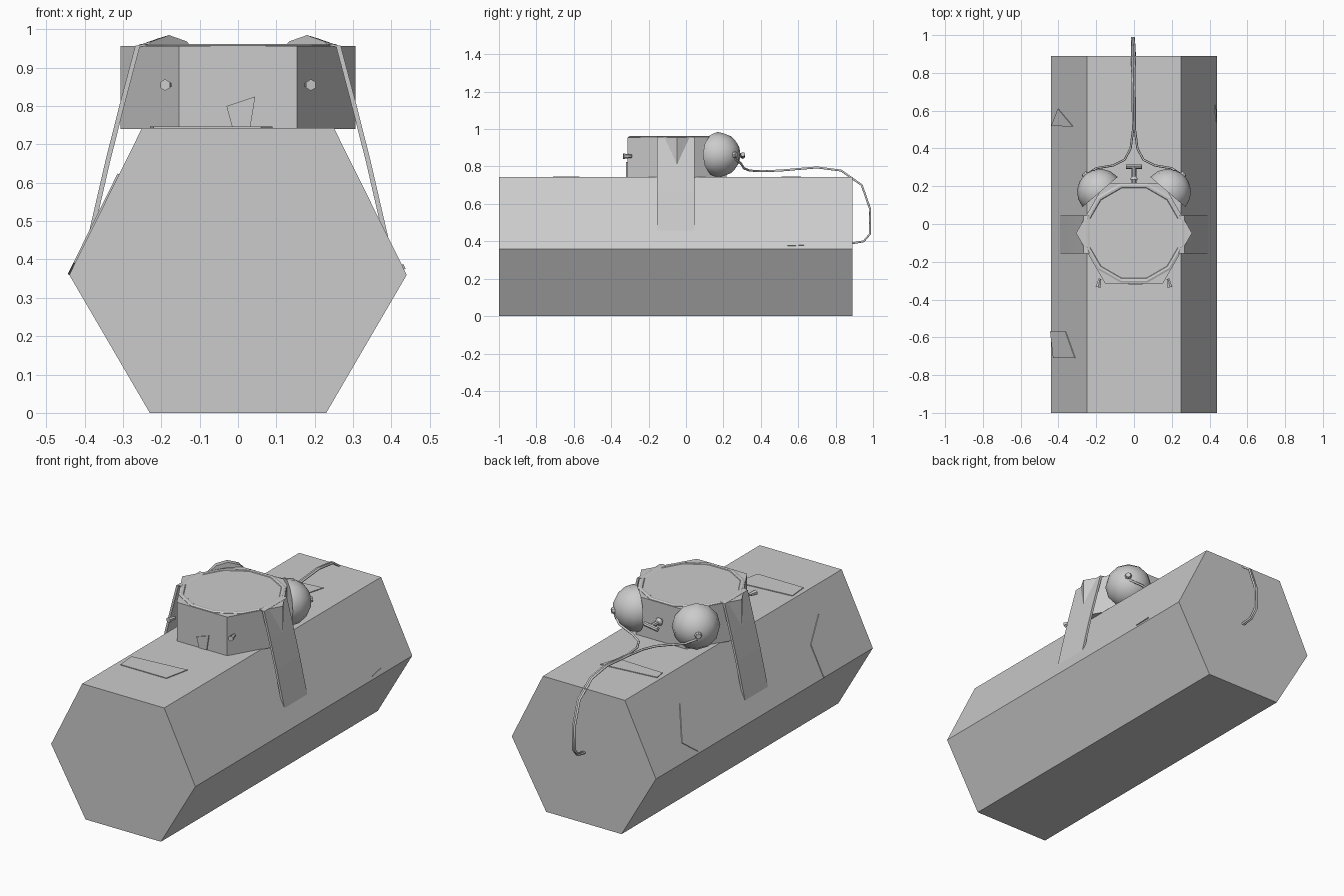
import bpy, bmesh, math
from mathutils import Vector, Matrix

if "Cube" in bpy.data.objects:
    bpy.data.objects.remove(bpy.data.objects["Cube"])


def make(name, bm, smooth=False):
    bmesh.ops.recalc_face_normals(bm, faces=bm.faces)
    me = bpy.data.meshes.new(name)
    bm.to_mesh(me)
    bm.free()
    ob = bpy.data.objects.new(name, me)
    bpy.context.collection.objects.link(ob)
    if smooth:
        bpy.ops.object.select_all(action='DESELECT')
        bpy.context.view_layer.objects.active = ob
        ob.select_set(True)
        bpy.ops.object.shade_smooth_by_angle(angle=math.radians(40))
    return ob


def prism(name, pts, offset):
    """Extrude a 3D polygon along an offset."""
    bm = bmesh.new()
    f = bm.faces.new([bm.verts.new(p) for p in pts])
    r = bmesh.ops.extrude_face_region(bm, geom=[f], use_keep_orig=True)
    vs = [v for v in r['geom'] if isinstance(v, bmesh.types.BMVert)]
    bmesh.ops.translate(bm, verts=vs, vec=offset)
    return make(name, bm)


def rod(name, a, b, r1, r2, seg=8):
    a, b = Vector(a), Vector(b)
    d = b - a
    bm = bmesh.new()
    m = Matrix.Translation((a + b) / 2) @ d.to_track_quat('Z', 'Y').to_matrix().to_4x4()
    bmesh.ops.create_cone(bm, cap_ends=True, segments=seg, radius1=r1, radius2=r2,
                          depth=d.length, matrix=m)
    return make(name, bm, True)


def wire(name, pts, r=0.006):
    cu = bpy.data.curves.new(name, 'CURVE')
    cu.dimensions = '3D'
    cu.bevel_depth = r
    cu.bevel_resolution = 1
    cu.use_fill_caps = True
    sp = cu.splines.new('POLY')
    sp.points.add(len(pts) - 1)
    for p, co in zip(sp.points, pts):
        p.co = (*co, 1)
    ob = bpy.data.objects.new(name, cu)
    bpy.context.collection.objects.link(ob)


# Long hexagonal body
half = [(0.23, 0), (0.44, 0.36), (0.25, 0.743)]
prof = half + [(-x, z) for x, z in reversed(half)]
prism("body", [(x, -1, z) for x, z in prof], (0, 1.89, 0))

# Hexagonal clock housing
CY = -0.048
prism("clock_housing", [(0.307 * math.cos(i * math.pi / 3),
                         CY + 0.307 * math.sin(i * math.pi / 3), 0.74)
                        for i in range(6)], (0, 0, 0.216))

# Twelve-sided bezel with a slightly recessed dial
bm = bmesh.new()
rings = []
for r, z in [(0.272, 0.948), (0.272, 0.958), (0.262, 0.962), (0.25, 0.96), (0.247, 0.957)]:
    rings.append([bm.verts.new((r * math.cos(i * math.pi / 6 + math.pi / 12),
                                CY + r * math.sin(i * math.pi / 6 + math.pi / 12), z))
                  for i in range(12)])
for a, b in zip(rings, rings[1:]):
    for i in range(12):
        j = (i + 1) % 12
        bm.faces.new((a[i], a[j], b[j], b[i]))
bm.faces.new(rings[-1])
bm.faces.new(rings[0][::-1])
make("dial_bezel", bm)

# Side straps, bells, wires and knobs, mirrored left and right
strap = [(0.245, 0.962), (0.268, 0.957), (0.307, 0.81), (0.345, 0.66), (0.398, 0.43)]
for s, side in ((-1, "left"), (1, "right")):
    outer = [(s * x, -0.155, z) for x, z in strap]
    inner = [(s * (x - 0.012), -0.155, z - 0.003) for x, z in reversed(strap)]
    prism("strap_" + side, outer + inner, (0, 0.2, 0))

    d = Vector((s * 0.65, 0.76, 0)).normalized()
    c = Vector((s * 0.18, 0.17, 0.863))
    bm = bmesh.new()
    bmesh.ops.create_uvsphere(bm, u_segments=12, v_segments=8, radius=0.122)
    cut = bmesh.ops.bisect_plane(bm, geom=bm.verts[:] + bm.edges[:] + bm.faces[:],
                                 plane_co=(0, 0, -0.001), plane_no=(0, 0, 1), clear_inner=True)
    bmesh.ops.holes_fill(bm, edges=[e for e in bm.edges if e.is_boundary])
    bm.transform(Matrix.Translation(c) @ d.to_track_quat('Z', 'Y').to_matrix().to_4x4())
    make("bell_" + side, bm, True)
    rod("bell_stud_" + side, c + d * 0.11, c + d * 0.132, 0.022, 0.014)

    o = s * 0.005
    wire("wire_" + side, [
        (s * 0.25, 0.262, 0.84), (s * 0.2, 0.295, 0.815), (s * 0.11, 0.31, 0.79),
        (s * 0.05, 0.34, 0.778), (s * 0.018, 0.4, 0.775), (o, 0.5, 0.778),
        (o - 0.002, 0.7, 0.795), (o - 0.004, 0.83, 0.778), (o - 0.004, 0.94, 0.7),
        (o - 0.006, 0.985, 0.57), (o - 0.006, 0.984, 0.44), (o - 0.004, 0.95, 0.4),
        (o, 0.88, 0.388)])
    rod("front_knob_" + side, (s * 0.18, -0.29, 0.855), (s * 0.19, -0.335, 0.855),
        0.008, 0.015, 6)

# Winding key at the back
rod("key_stem", (0, 0.2, 0.86), (0, 0.3, 0.86), 0.012, 0.012)
rod("key_collar", (0, 0.235, 0.86), (0, 0.255, 0.86), 0.022, 0.01)
rod("key_handle", (-0.042, 0.304, 0.853), (0.042, 0.304, 0.865), 0.012, 0.012)

# Thin label patches lying on the surfaces
def flank(x, y):
    return (x, y, 0.36 + (0.44 - abs(x)) * 0.383 / 0.19)

patches = {
    "front_patch": ([(-0.03, -0.314, 0.80), (0.045, -0.314, 0.825),
                     (0.032, -0.314, 0.745), (-0.015, -0.314, 0.744)], (0, -0.006, 0)),
    "top_patch_front": ([(-0.23, -0.6, 0.743), (0.09, -0.57, 0.743),
                         (0.06, -0.71, 0.743), (-0.22, -0.71, 0.743)], (0, 0, 0.004)),
    "top_patch_back": ([(-0.23, 0.58, 0.743), (0.09, 0.615, 0.743),
                        (0.06, 0.51, 0.743), (-0.22, 0.52, 0.743)], (0, 0, 0.004)),
    "flank_patch_front": ([flank(-0.44, -0.57), flank(-0.36, -0.57),
                           flank(-0.31, -0.71), flank(-0.425, -0.71)], (-0.004, 0, 0.002)),
    "flank_patch_back": ([flank(-0.435, 0.52), flank(-0.40, 0.61),
                          flank(-0.32, 0.515)], (-0.004, 0, 0.002)),
    "flank_patch_right": ([flank(0.433, 0.54), flank(0.427, 0.63),
                           flank(0.431, 0.63)], (0.004, 0, 0.002)),
}
for name, (pts, off) in patches.items():
    prism(name, pts, off)
